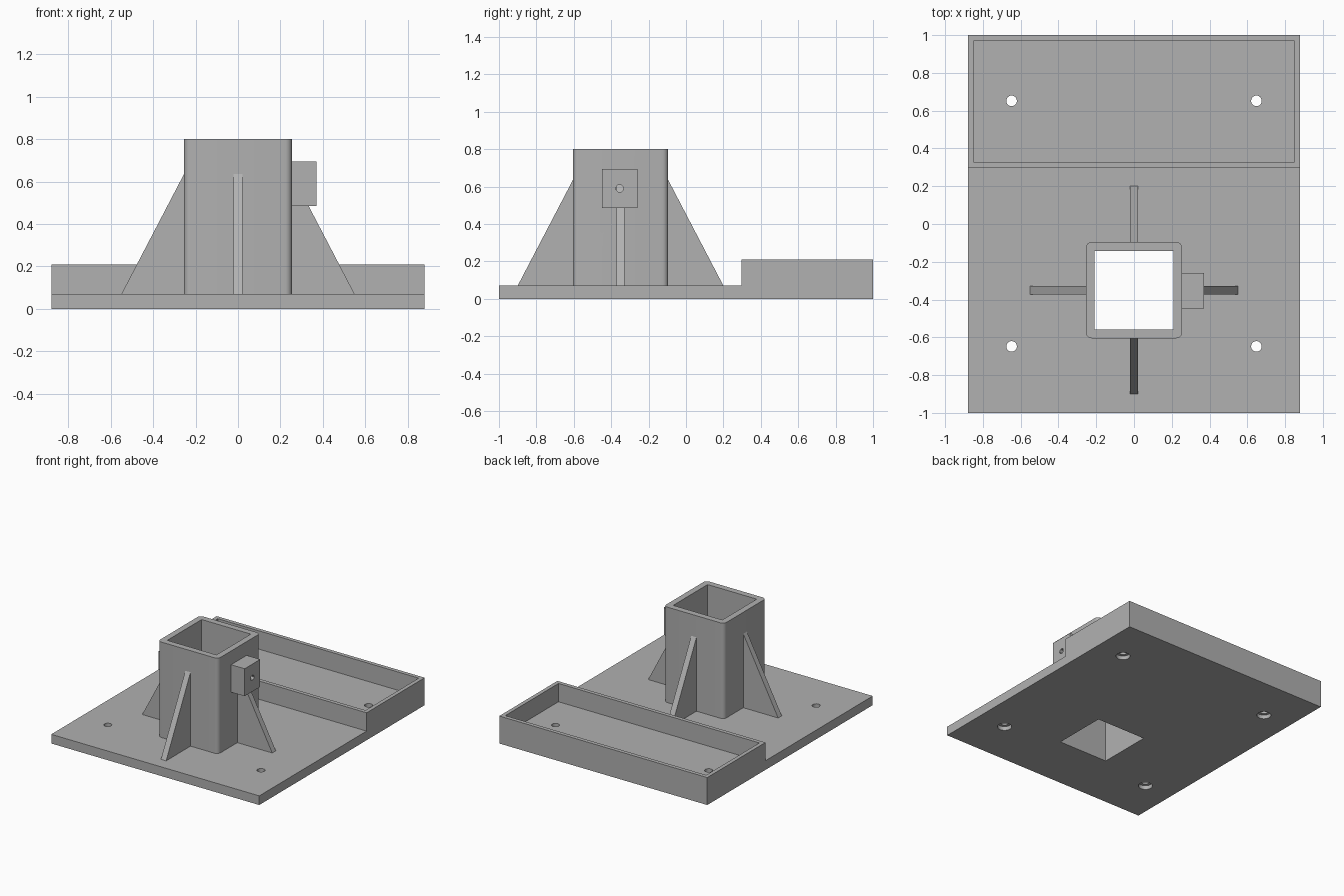
import bpy, bmesh, math
from mathutils import Vector

if "Cube" in bpy.data.objects:
    bpy.data.objects.remove(bpy.data.objects["Cube"])

grey = bpy.data.materials.new("plain_grey")
grey.diffuse_color = (0.44, 0.44, 0.44, 1)
grey.use_nodes = True
grey.node_tree.nodes["Principled BSDF"].inputs["Base Color"].default_value = grey.diffuse_color

CY = -0.35      # post centre in y
PLATE = 0.07    # base plate thickness
OUT, INN = 0.255, 0.208


def prism(name, points, direction):
    """Extrude a closed planar outline along a vector."""
    bm = bmesh.new()
    face = bm.faces.new([bm.verts.new(p) for p in points])
    new = bmesh.ops.extrude_face_region(bm, geom=[face])["geom"]
    bmesh.ops.translate(bm, vec=direction,
                        verts=[v for v in new if isinstance(v, bmesh.types.BMVert)])
    bmesh.ops.recalc_face_normals(bm, faces=bm.faces)
    mesh = bpy.data.meshes.new(name)
    bm.to_mesh(mesh)
    bm.free()
    mesh.materials.append(grey)
    ob = bpy.data.objects.new(name, mesh)
    bpy.context.collection.objects.link(ob)
    return ob


def box(name, x0, x1, y0, y1, z0, z1):
    pts = [(x0, y0, z0), (x1, y0, z0), (x1, y1, z0), (x0, y1, z0)]
    return prism(name, pts, (0, 0, z1 - z0))


def rod(name, centre, radius, length, axis, sides):
    """Cylinder along z or x, starting at centre."""
    pts = []
    for i in range(sides):
        a = 2 * math.pi * i / sides
        u, v = radius * math.cos(a), radius * math.sin(a)
        pts.append(Vector(centre) + Vector((u, v, 0) if axis == "z" else (0, u, v)))
    return prism(name, pts, (0, 0, length) if axis == "z" else (length, 0, 0))


def cut(ob, cutter):
    mod = ob.modifiers.new("cut", 'BOOLEAN')
    mod.operation = 'DIFFERENCE'
    mod.solver = 'EXACT'
    mod.object = cutter
    bpy.context.view_layer.objects.active = ob
    bpy.ops.object.modifier_apply(modifier=mod.name)
    bpy.data.objects.remove(cutter)


def smooth(ob):
    bpy.ops.object.select_all(action='DESELECT')
    ob.select_set(True)
    bpy.context.view_layer.objects.active = ob
    bpy.ops.object.shade_smooth_by_angle(angle=math.radians(30))


# Base plate with post opening and four counterbored screw holes
base = box("base_plate", -0.88, 0.88, -1, 1, 0, PLATE)
cut(base, box("cutter", -INN, INN, CY - INN, CY + INN, -0.1, 0.2))
for x in (-0.648, 0.648):
    for y in (-0.648, 0.652):
        cut(base, rod("cutter", (x, y, -0.1), 0.028, 0.3, "z", 24))
        cut(base, rod("cutter", (x, y, -0.1), 0.05, 0.13, "z", 24))
smooth(base)

# Tray rim at the back
tray = box("tray_rim", -0.88, 0.88, 0.297, 1, PLATE, 0.21)
cut(tray, box("cutter", -0.85, 0.85, 0.327, 0.97, 0, 0.4))

# Square post socket with rounded corners
R = 0.032
outline = []
for k, (sx, sy) in enumerate([(1, 1), (-1, 1), (-1, -1), (1, -1)]):
    for i in range(7):
        a = math.pi / 2 * (k + i / 6)
        outline.append((sx * (OUT - R) + R * math.cos(a),
                        CY + sy * (OUT - R) + R * math.sin(a), PLATE))
post = prism("post_socket", outline, (0, 0, 0.80 - PLATE))
cut(post, box("cutter", -INN, INN, CY - INN, CY + INN, 0, 1))
cut(post, rod("cutter", (0.1, CY - 0.005, 0.59), 0.02, 0.4, "x", 12))
smooth(post)

# Four triangular gussets around the post
T = 0.022
for k, side in enumerate(("right", "back", "left", "front")):
    profile = [(OUT - 0.02, -T, PLATE), (0.55, -T, PLATE),
               (OUT, -T, 0.635), (OUT - 0.02, -T, 0.635)]
    gusset = prism("gusset_" + side, profile, (0, 2 * T, 0))
    gusset.rotation_euler.z = k * math.pi / 2
    gusset.location.y = CY

# Clamp screw block on the right side
block = box("screw_block", OUT - 0.01, 0.37, -0.448, -0.26, 0.485, 0.695)
cut(block, rod("cutter", (0.1, CY - 0.005, 0.59), 0.02, 0.4, "x", 12))
smooth(block)
